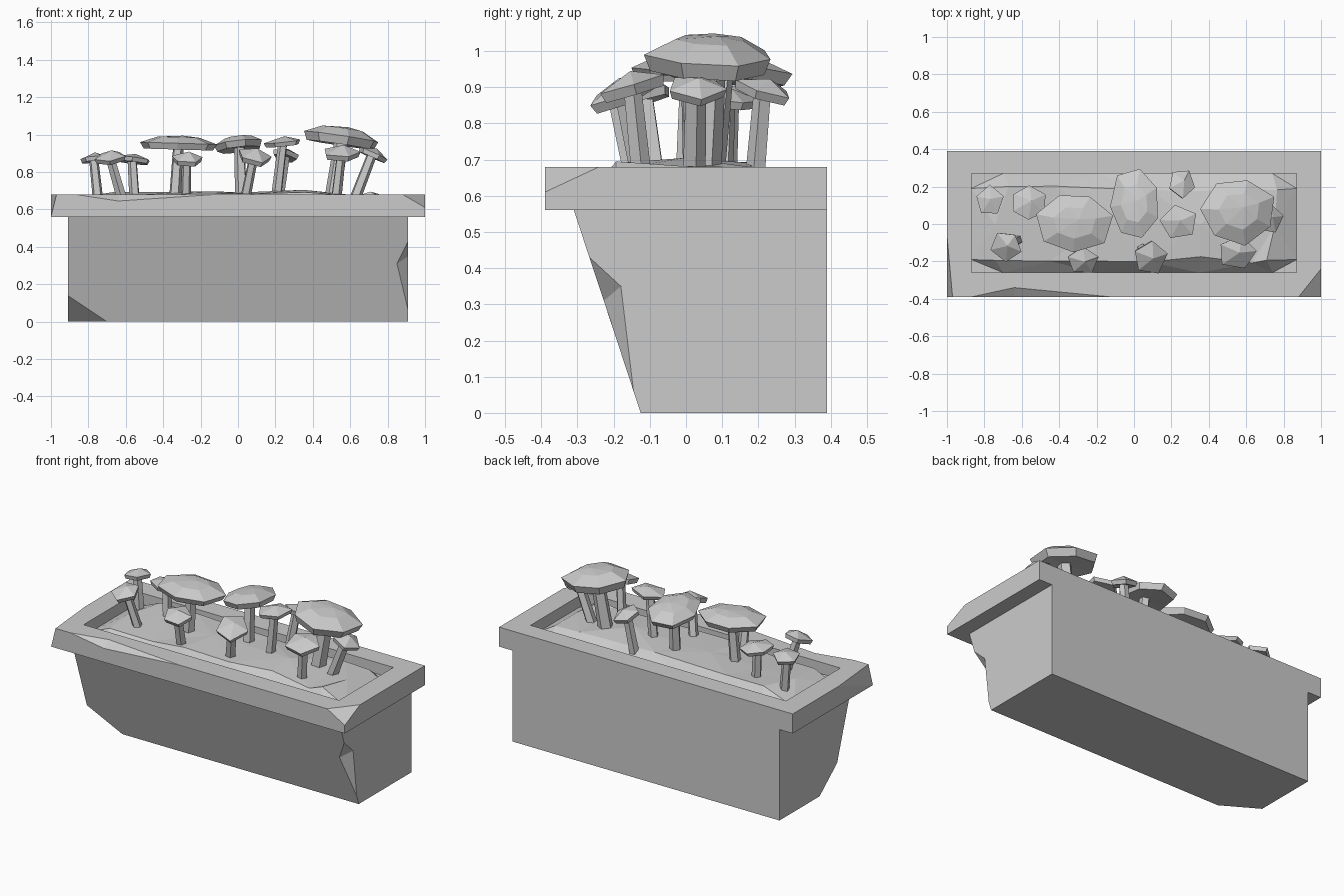
import bpy, math, random
from mathutils import Vector

if "Cube" in bpy.data.objects:
    bpy.data.objects.remove(bpy.data.objects["Cube"])

random.seed(4)


def make(name, verts, faces):
    import bmesh
    bm = bmesh.new()
    vs = [bm.verts.new(v) for v in verts]
    for f in faces:
        bm.faces.new([vs[i] for i in f])
    bmesh.ops.recalc_face_normals(bm, faces=bm.faces[:])
    me = bpy.data.meshes.new(name)
    bm.to_mesh(me)
    bm.free()
    ob = bpy.data.objects.new(name, me)
    bpy.context.collection.objects.link(ob)
    return ob


# Trough body: sloped front, chipped lower left corner and right edge
X, B, T = 0.91, 0.39, 0.56
make("trough_body", [
    (-X, B, 0), (X, B, 0), (X, B, T), (-X, B, T),               # 0-3 back
    (X, -0.125, 0), (X, -0.31, T), (-X, -0.31, T),              # 4-6 front
    (-0.7, -0.125, 0), (-X, 0, 0), (-X, -0.171, 0.14),          # 7-9 corner chip
    (X, -0.267, 0.43), (0.85, -0.227, 0.31), (X, -0.145, 0.06), # 10-12 notch
    (X, -0.18, 0.35)],
    [(0, 1, 2, 3), (2, 3, 6, 5), (0, 1, 4, 7, 8), (7, 8, 9),
     (0, 3, 6, 9, 8), (7, 4, 12, 11, 10, 5, 6, 9),
     (1, 2, 5, 10, 13, 12, 4), (10, 11, 13), (11, 12, 13)])

# Rim: overhanging frame with chipped front corners and front edge
H, L = 0.68, 0.56
make("trough_rim", [
    (-1, .39, H), (1, .39, H), (1, -.24, H), (.88, -.39, H), (-.12, -.39, H),
    (-.64, -.34, H), (-.87, -.39, H), (-.97, -.39, H), (-1, -.06, H),   # 5-8
    (-.87, .27, H), (.87, .27, H), (.87, -.26, H), (-.87, -.26, H),     # 9-12
    (-1, .39, L), (1, .39, L), (1, -.39, L), (-1, -.39, L),             # 13-16
    (1, -.39, .61), (-.64, -.39, .645),                                 # 17-18
    (-.87, .27, .58), (.87, .27, .58), (.87, -.26, .58), (-.87, -.26, .58)],
    [(0, 1, 10, 9), (1, 2, 3, 11, 10), (3, 4, 5, 6, 7, 12, 11),
     (7, 8, 0, 9, 12), (16, 15, 17, 3, 4, 18, 6, 7), (4, 5, 18), (5, 6, 18),
     (2, 3, 17), (7, 8, 16), (0, 8, 16, 13), (14, 1, 2, 17, 15),
     (0, 1, 14, 13), (13, 14, 15, 16), (9, 10, 20, 19), (10, 11, 21, 20),
     (11, 12, 22, 21), (12, 9, 19, 22), (19, 20, 21, 22)])

# Soil: uneven faceted mound dropping at the edges
xs = [-.87, -.7, -.45, -.2, .08, .35, .6, .74, .87]
ys = [-.26, -.19, 0, .19, .27]
nx, ny = len(xs), len(ys)
sv, sf = [], []
for i, x in enumerate(xs):
    for j, y in enumerate(ys):
        if i in (0, nx - 1) or j in (0, ny - 1):
            sv.append((x, y, 0.61))
        else:
            z = 0.675 + random.uniform(-.015, .02) + (.015 if j == 2 else 0)
            sv.append((x + random.uniform(-.05, .05),
                       y + random.uniform(-.02, .02), z))
for i in range(nx - 1):
    for j in range(ny - 1):
        a, b, c, d = i*ny + j, (i+1)*ny + j, (i+1)*ny + j + 1, i*ny + j + 1
        sf += [(a, b, c), (a, c, d)] if (i + j) % 2 else [(a, b, d), (b, c, d)]
make("soil", sv, sf)


def mushroom(n, base, cap, rx, ry, h, sides, rot, tilt, w=.026):
    """Tapered leaning stem plus tilted faceted cap."""
    c = Vector(cap)
    q = Vector((0, 0, 1)).rotation_difference(Vector((*tilt, 1)).normalized())
    # Stem
    k = 5
    foot = Vector((*base, .62))
    sv = [p + Vector((r*math.cos(t), r*math.sin(t), 0))
          for p, r in ((foot, w*1.15), (c + q @ Vector((0, 0, h*.15)), w))
          for t in [2*math.pi*i/k + rot for i in range(k)]]
    make(f"mushroom_stem_{n}", sv, [(i, (i+1) % k, (i+1) % k + k, i + k)
         for i in range(k)] + [tuple(range(k)), tuple(range(k, 2*k))])
    # Cap: rings from underside to crown
    big = rx > .12
    rings = [(.9, 0), (1, h*.45)] + ([(.55, h*.88)] if big else [])
    jit = [random.uniform(.92, 1.06) for _ in range(sides)]
    cv = []
    for s, z in rings:
        for i in range(sides):
            t = 2*math.pi*i/sides + rot
            cv.append(c + q @ Vector((rx*s*jit[i]*math.cos(t),
                                      ry*s*jit[i]*math.sin(t), z)))
    cv += [c + q @ Vector((0, 0, h*.15)),
           c + q @ Vector((rx*.12, ry*.1, h))]
    lo, top = len(cv) - 2, len(cv) - 1
    cf = []
    for i in range(sides):
        j = (i + 1) % sides
        for r in range(len(rings) - 1):
            cf.append((r*sides + i, r*sides + j, (r+1)*sides + j, (r+1)*sides + i))
        e = (len(rings) - 1)*sides
        cf += [(i, j, lo), (e + i, e + j, top)]
    make(f"mushroom_cap_{n}", cv, cf)


# base xy, cap underside centre, radii, height, sides, rotation, tilt
specs = [
    ((-.745, .11), (-.77, .12, .855), .08, .085, .05, 5, .3, (-.1, .1)),
    ((-.55, .10), (-.565, .11, .85), .1, .095, .05, 6, .5, (.12, .1)),
    ((-.61, -.08), (-.68, -.11, .86), .085, .085, .055, 5, .9, (-.12, -.3)),
    ((-.34, .0), (-.32, .01, .92), .2, .165, .075, 7, .2, (.03, 0), .03),
    ((-.28, -.14), (-.275, -.19, .85), .088, .08, .06, 5, .3, (.05, -.35)),
    ((.02, .07), (.01, .1, .92), .14, .2, .075, 7, .5, (-.1, .1), .03),
    ((.03, -.12), (.08, -.17, .865), .095, .1, .065, 5, .2, (.2, -.4)),
    ((.2, .02), (.24, .01, .94), .11, .1, .05, 5, .5, (-.1, -.05)),
    ((.21, .19), (.25, .21, .875), .078, .085, .055, 5, 1., (.2, .3)),
    ((.5, .05), (.55, .07, .945), .2, .18, .1, 7, .4, (.15, .03), .04),
    ((.52, -.12), (.55, -.145, .88), .11, .1, .065, 5, .1, (.03, -.3)),
    ((.61, .02), (.71, .025, .88), .085, .085, .055, 5, .2, (.45, .05), .03),
]
for n, s in enumerate(specs, 1):
    mushroom(n, *s)
